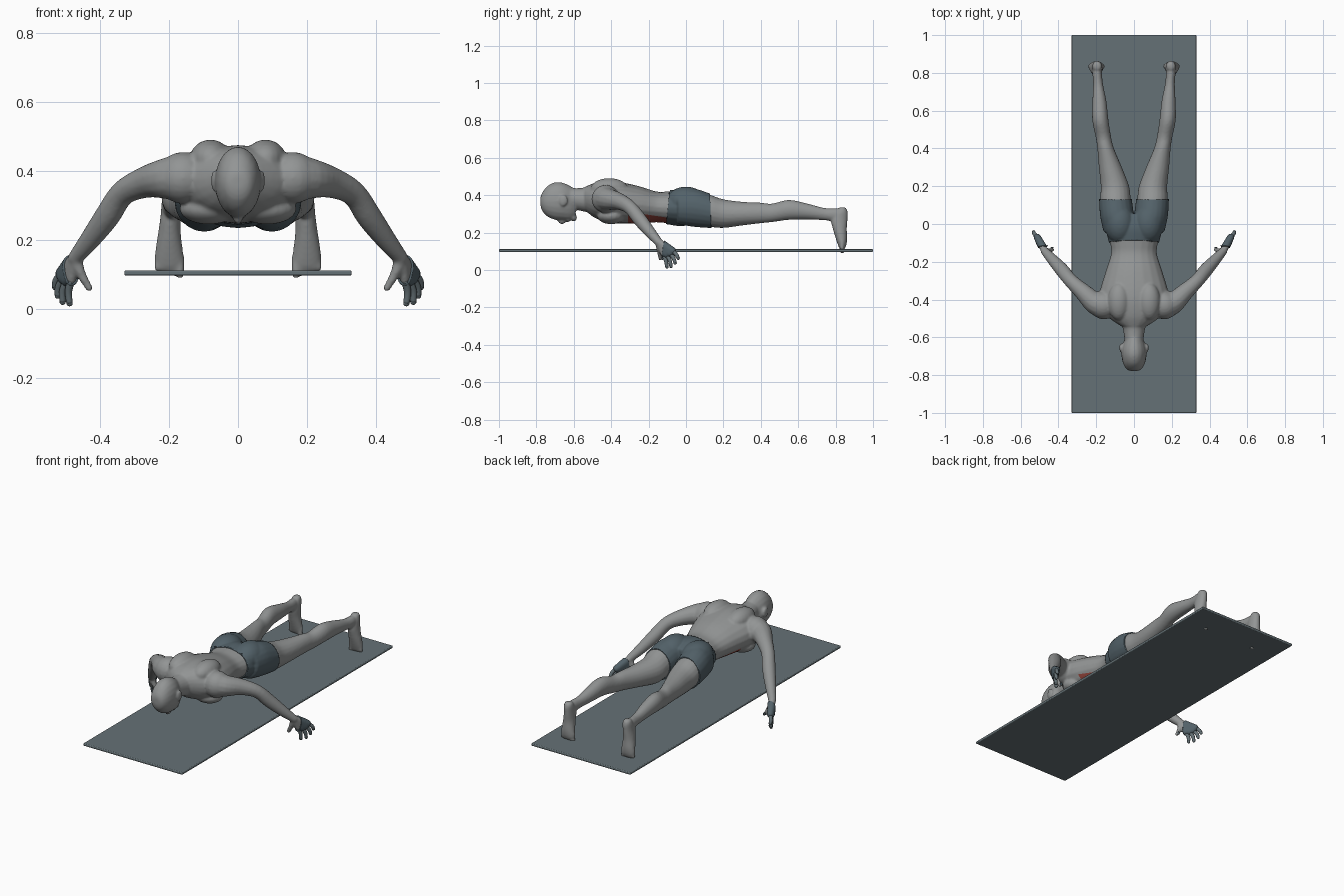
import bpy, bmesh, math
from mathutils import Vector, Matrix

cube = bpy.data.objects.get("Cube")
if cube:
    bpy.data.objects.remove(cube)


def material(name, rgb):
    m = bpy.data.materials.new(name)
    m.use_nodes = True
    m.diffuse_color = (*rgb, 1)
    m.node_tree.nodes["Principled BSDF"].inputs["Base Color"].default_value = (*rgb, 1)
    return m


SKIN = material("grey skin", (0.29, 0.30, 0.30))
MAT = material("slate mat", (0.13, 0.165, 0.18))
SHORTS = material("dark slate cloth", (0.085, 0.12, 0.14))
RED = material("muscle red", (0.30, 0.06, 0.045))
SIDES = (1, -1)


def make_object(name, bm, *mats):
    bmesh.ops.recalc_face_normals(bm, faces=bm.faces)
    me = bpy.data.meshes.new(name)
    bm.to_mesh(me)
    bm.free()
    for m in mats:
        me.materials.append(m)
    ob = bpy.data.objects.new(name, me)
    bpy.context.collection.objects.link(ob)
    return ob


def spline(rows, steps=4):
    """Smoothly interpolate a list of equal-length tuples."""
    out = []
    for i in range(len(rows) - 1):
        p = [rows[max(0, min(len(rows) - 1, i + k))] for k in (-1, 0, 1, 2)]
        for s in range(steps):
            t = s / steps
            out.append([b + t * ((c - a) / 2 + t * (a - 2.5 * b + 2 * c - d / 2
                        + t * (1.5 * (b - c) + (d - a) / 2))) for a, b, c, d in zip(*p)])
    return out + [list(rows[-1])]


def loft(bm, rings, n=20):
    """Skin rings given as (centre, half axis, half axis)."""
    loops = []
    for c, u, v in rings:
        angles = [2 * math.pi * k / n for k in range(n)]
        loops.append([bm.verts.new(c + u * math.cos(a) + v * math.sin(a)) for a in angles])
    for a, b in zip(loops, loops[1:]):
        for k in range(n):
            bm.faces.new((a[k], a[(k + 1) % n], b[(k + 1) % n], b[k]))
    bm.faces.new(loops[0])
    bm.faces.new(loops[-1])


def along_y(bm, rows, s=1):
    """Rows: y, centre x, half width, top z, bottom z."""
    loft(bm, [(Vector((s * x, y, (t + b) / 2)), Vector((w, 0, 0)), Vector((0, 0, (t - b) / 2)))
              for y, x, w, t, b in spline(rows)])


def along_z(bm, rows, s=1):
    """Rows: z, centre x, half width, near y, far y."""
    loft(bm, [(Vector((s * x, (f + b) / 2, z)), Vector((w, 0, 0)), Vector((0, (b - f) / 2, 0)))
              for z, x, w, f, b in spline(rows)])


def ball(bm, centre, size, s=1):
    x, y, z = centre
    bmesh.ops.create_uvsphere(bm, u_segments=20, v_segments=12, radius=1,
                              matrix=Matrix.Translation((s * x, y, z)) @ Matrix.Diagonal((*size, 1)))


def tube(bm, rows, s=1, n=14):
    """Rows: x, y, z, radius; round ends."""
    pts = spline(rows)
    pos = [Vector((s * p[0], p[1], p[2])) for p in pts]
    rings = []
    for i, p in enumerate(pts):
        d = (pos[min(i + 1, len(pos) - 1)] - pos[max(i - 1, 0)]).normalized()
        u = d.cross(Vector((0, 1, 0.3))).normalized()
        rings.append((pos[i], u * p[3], d.cross(u) * p[3]))
    loft(bm, rings, n)
    for p in (pts[0], pts[-1]):
        ball(bm, p[:3], [p[3]] * 3, s)


# Exercise mat
bm = bmesh.new()
bmesh.ops.create_cube(bm, size=1, matrix=Matrix.Translation((0, 0, 0.104)) @ Matrix.Diagonal((0.66, 2, 0.015, 1)))
mat_ob = make_object("exercise_mat", bm, MAT)
bevel = mat_ob.modifiers.new("rounded rim", "BEVEL")
bevel.width, bevel.segments = 0.005, 3

# Torso, neck and head
bm = bmesh.new()
along_y(bm, [(-.54, 0, .07, .445, .32), (-.49, 0, .14, .465, .28), (-.42, 0, .185, .475, .255),
             (-.35, 0, .18, .47, .247), (-.25, 0, .15, .448, .25), (-.16, 0, .122, .42, .255),
             (-.1, 0, .127, .42, .25), (-.02, 0, .145, .425, .24), (.05, 0, .14, .40, .26)])
along_y(bm, [(-.66, 0, .045, .44, .34), (-.57, 0, .056, .438, .318), (-.53, 0, .07, .445, .31),
             (-.49, 0, .11, .455, .31)])
along_y(bm, [(-.778, 0, .02, .39, .345), (-.768, 0, .04, .415, .315), (-.74, 0, .057, .45, .285),
             (-.70, 0, .066, .469, .268), (-.66, 0, .066, .467, .264), (-.62, 0, .054, .45, .264),
             (-.59, 0, .036, .43, .278)])
ball(bm, (0, -.663, .265), (.014, .022, .02))
ball(bm, (0, -.600, .280), (.025, .018, .02))
ball(bm, (0, -.63, .268), (.022, .010, .012))

# Limbs and paired muscles
for s in SIDES:
    ball(bm, (.07, -.655, .372), (.008, .022, .03), s)
    ball(bm, (.08, -.41, .435), (.06, .10, .056), s)
    ball(bm, (.085, -.40, .29), (.085, .075, .045), s)
    ball(bm, (.185, -.42, .378), (.06, .065, .058), s)
    ball(bm, (.075, .0, .365), (.075, .10, .075), s)
    along_y(bm, [(-.04, .085, .07, .42, .25), (.04, .09, .083, .43, .237), (.13, .098, .081, .402, .23),
                 (.2, .101, .075, .378, .225), (.3, .125, .061, .365, .238), (.4, .15, .044, .36, .25),
                 (.46, .162, .041, .355, .256), (.55, .178, .043, .375, .268), (.65, .183, .037, .355, .27),
                 (.74, .19, .026, .332, .266), (.80, .195, .025, .33, .26), (.84, .195, .02, .325, .27)], s)
    along_z(bm, [(.335, .195, .018, .82, .852), (.315, .195, .026, .80, .864), (.27, .196, .029, .775, .864),
                 (.22, .199, .033, .785, .86), (.17, .20, .04, .80, .862), (.135, .199, .043, .812, .858),
                 (.115, .198, .04, .82, .85)], s)
    for k in range(5):
        x = .168 + .0165 * k
        r = .0125 if k == 0 else .009
        tube(bm, [(x, .835, .15, r), (x, .832, .125, r), (x, .835, .1 + .004 * k, r)], s)
    tube(bm, [(.16, -.43, .38, .075), (.21, -.415, .378, .06), (.27, -.36, .367, .046),
              (.335, -.30, .335, .037), (.38, -.245, .268, .037), (.43, -.19, .20, .03),
              (.472, -.145, .148, .022)], s)

# Palm spread to each knuckle, and thumb
KNUCKLES = [(.483, -.122, .085), (.496, -.102, .083), (.506, -.084, .089), (.512, -.07, .102)]
TIPS = [(.489, -.102, .016), (.509, -.08, .02), (.523, -.058, .038), (.531, -.042, .063)]
for s in SIDES:
    for k in KNUCKLES:
        tube(bm, [(.472, -.145, .15, .019), (*k, .014)], s)
    tube(bm, [(.468, -.145, .135, .018), (.455, -.142, .10, .014), (.432, -.136, .06, .011)], s)

# Fuse everything into one skin
rough = make_object("rough_body", bm, SKIN)
fuse = rough.modifiers.new("fuse", "REMESH")
fuse.mode, fuse.voxel_size = "VOXEL", 0.006
relax = rough.modifiers.new("relax", "SMOOTH")
relax.factor, relax.iterations = 0.5, 6
graph = bpy.context.evaluated_depsgraph_get()
skin = bpy.data.meshes.new_from_object(rough.evaluated_get(graph))
bpy.data.objects.remove(rough)


def cut(bm, point, normal, clear=False):
    geom = bm.verts[:] + bm.edges[:] + bm.faces[:]
    bmesh.ops.bisect_plane(bm, geom=geom, plane_co=point, plane_no=normal, clear_outer=clear)


# Body, with the abdominal muscles marked on the belly
bm = bmesh.new()
bm.from_mesh(skin)
slant = Vector((0, .15, 1))
flank = Vector((0, -.2, .295))
cut(bm, (0, -.31, 0), (0, 1, 0))
cut(bm, flank, slant)
for f in bm.faces:
    c = f.calc_center_median()
    f.material_index = int(-.31 < c.y < -.09 and (c - flank).dot(slant) < 0 and abs(c.x) < .2)
body = make_object("body", bm, SKIN, RED)
body.data.shade_smooth()

# Shorts cut from the same skin and pushed outward
bm = bmesh.new()
bm.from_mesh(skin)
cut(bm, (0, .132, .3), (0, 1, .05), True)
cut(bm, (0, -.1, .3), (0, -1, .12), True)
bm.normal_update()
for v, n in [(v, v.normal.copy()) for v in bm.verts]:
    v.co += n * 0.006
shorts = make_object("shorts", bm, SHORTS)
shorts.data.shade_smooth()
hem = shorts.modifiers.new("cloth thickness", "SOLIDIFY")
hem.thickness, hem.offset = 0.009, -1

# Fingers
for s in SIDES:
    bm = bmesh.new()
    for k, t in zip(KNUCKLES, TIPS):
        a, b = Vector(k), Vector(t)
        bend = (a + b) / 2 + Vector((.006, .004, 0))
        tube(bm, [(*a, .0115), (*bend, .0105), (*b, .009)], s)
    fingers = make_object("left_fingers" if s > 0 else "right_fingers", bm, MAT)
    fingers.data.shade_smooth()
